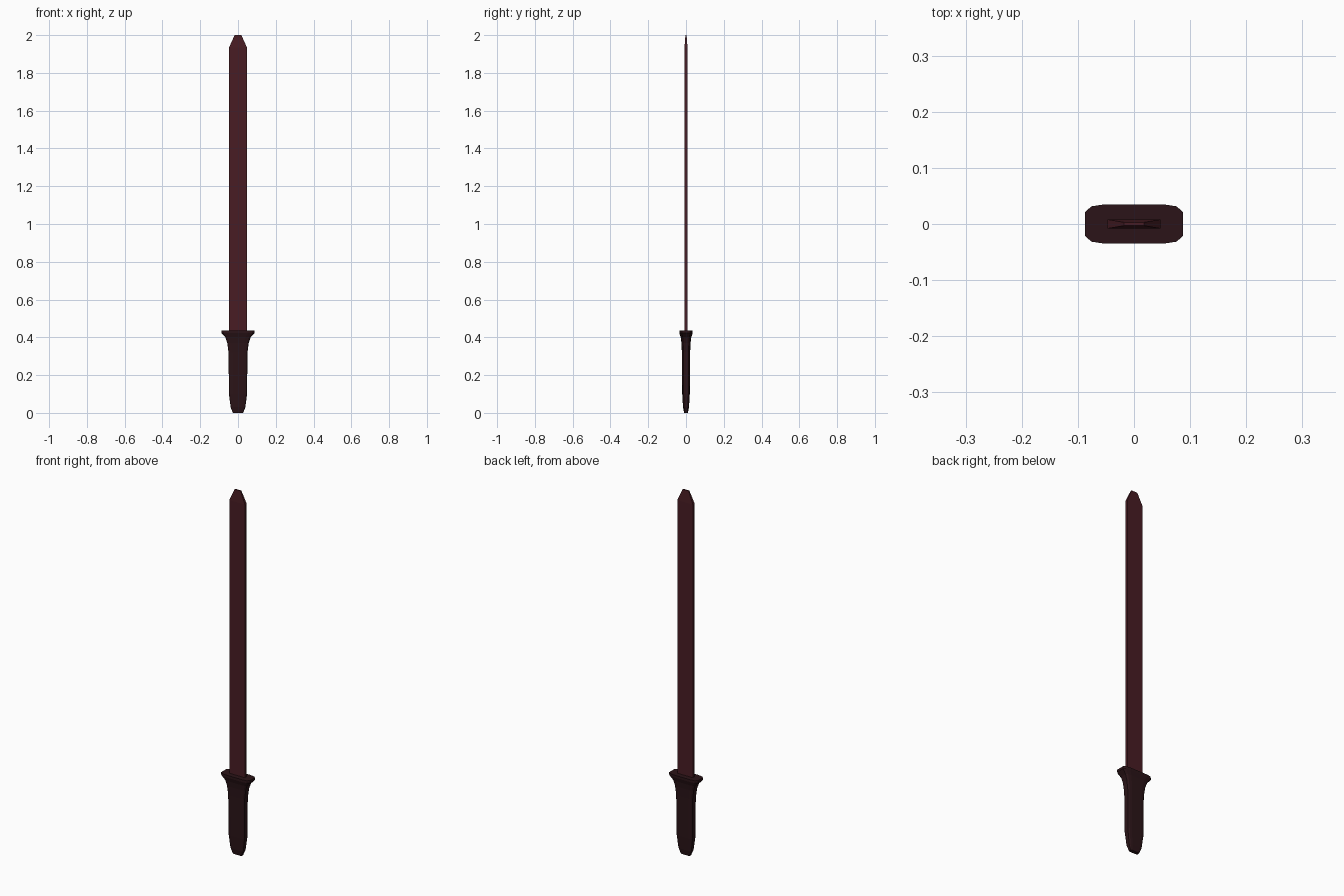
import bpy, bmesh

if "Cube" in bpy.data.objects:
    bpy.data.objects.remove(bpy.data.objects["Cube"])


def material(name, color):
    m = bpy.data.materials.new(name)
    m.diffuse_color = (*color, 1)
    m.use_nodes = True
    m.node_tree.nodes["Principled BSDF"].inputs["Base Color"].default_value = m.diffuse_color
    return m


def loft(name, outline, sections, mat):
    """Stack a unit outline scaled to (half x, half y) at each z, and cap both ends."""
    bm = bmesh.new()
    rings = [[bm.verts.new((x * sx, y * sy, z)) for x, y in outline]
             for z, sx, sy in sections]
    n = len(outline)
    for a, b in zip(rings, rings[1:]):
        for i in range(n):
            j = (i + 1) % n
            bm.faces.new((a[i], a[j], b[j], b[i]))
    bm.faces.new(rings[0][::-1])
    bm.faces.new(rings[-1])
    bmesh.ops.recalc_face_normals(bm, faces=bm.faces)
    me = bpy.data.meshes.new(name)
    bm.to_mesh(me)
    bm.free()
    me.materials.append(mat)
    ob = bpy.data.objects.new(name, me)
    bpy.context.collection.objects.link(ob)
    return ob


blade_mat = material("dark_red_blade", (0.065, 0.012, 0.017))
grip_mat = material("dark_grip", (0.024, 0.007, 0.009))

# Rounded-rectangle outline made from one quarter, mirrored
quarter = [(1, 0.62), (0.87, 0.9), (0.6, 1)]
half = quarter + [(-x, y) for x, y in quarter[::-1]]
rounded = half + [(-x, -y) for x, y in half]

# Handle flaring into the guard
loft("handle", rounded, [
    (0.00, 0.027, 0.010),
    (0.03, 0.039, 0.016),
    (0.10, 0.048, 0.020),
    (0.32, 0.050, 0.022),
    (0.37, 0.057, 0.024),
    (0.40, 0.067, 0.028),
    (0.422, 0.087, 0.035),
    (0.435, 0.087, 0.035),
], grip_mat)

# Flat blade with a chiselled tip
square = [(1, 1), (-1, 1), (-1, -1), (1, -1)]
loft("blade", square, [
    (0.42, 0.047, 0.008),
    (1.935, 0.047, 0.008),
    (2.0, 0.018, 0.003),
], blade_mat)
